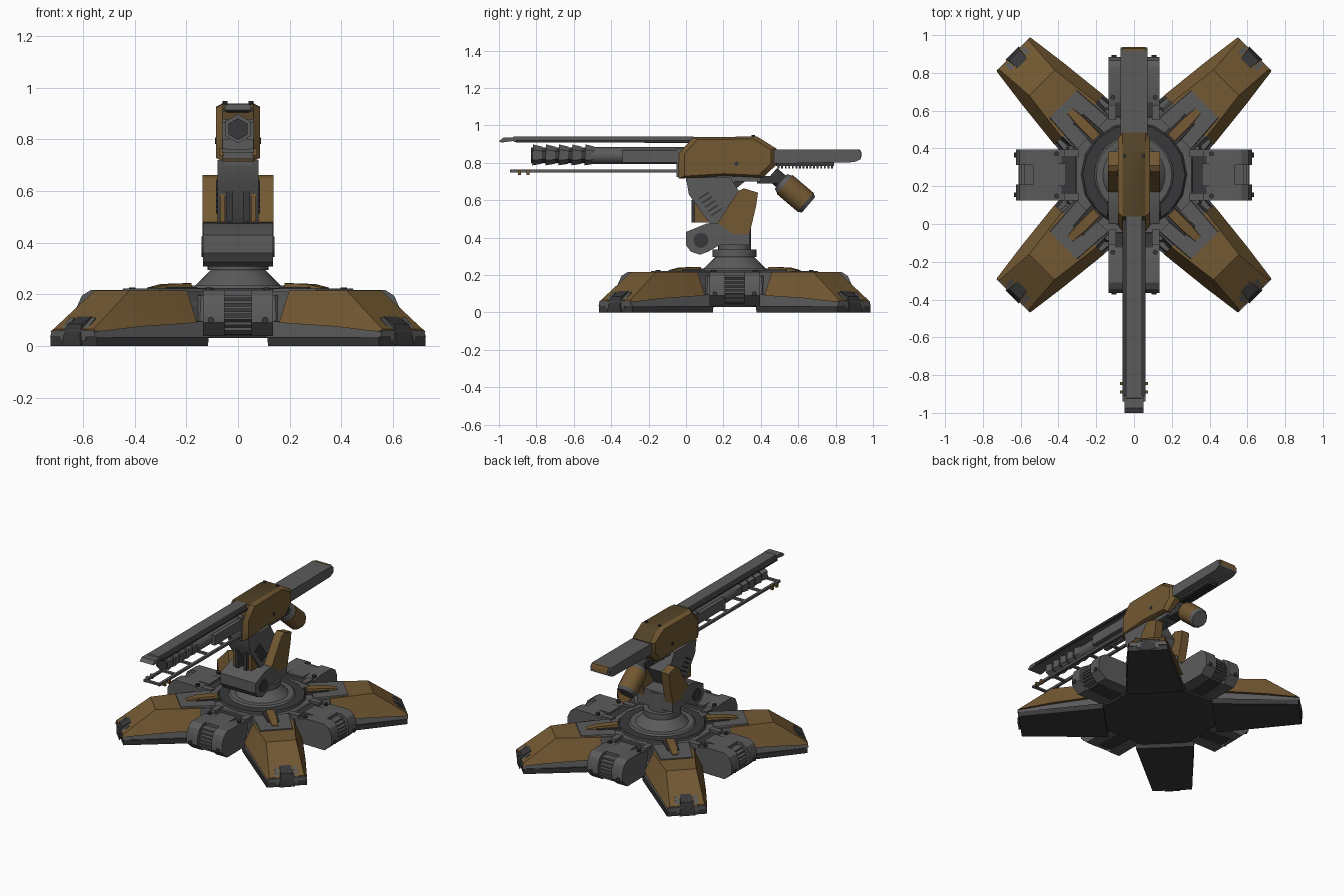
import bpy, bmesh
from math import radians, pi
from mathutils import Matrix, Vector

cube = bpy.data.objects.get("Cube")
if cube:
    bpy.data.objects.remove(cube)


def material(name, r, g, b):
    m = bpy.data.materials.new(name)
    m.use_nodes = True
    m.diffuse_color = (r, g, b, 1)
    node = next(n for n in m.node_tree.nodes if n.type == 'BSDF_PRINCIPLED')
    node.inputs["Base Color"].default_value = (r, g, b, 1)
    return m


GREY = material("gunmetal grey", .105, .105, .108)
DARK = material("charcoal", .04, .04, .043)
BROWN = material("ochre brown", .17, .098, .032)
UMBER = material("dark umber", .085, .055, .02)

HUB = Matrix.Translation((0, .26, 0))
frame = Matrix()          # placement of the part being built


def finish(name, bm, *mats, rule=None):
    bmesh.ops.recalc_face_normals(bm, faces=bm.faces)
    bm.normal_update()
    if rule:
        for f in bm.faces:
            f.material_index = rule(f)
    bm.transform(frame)
    me = bpy.data.meshes.new(name)
    bm.to_mesh(me)
    bm.free()
    ob = bpy.data.objects.new(name, me)
    bpy.context.collection.objects.link(ob)
    for m in mats:
        me.materials.append(m)
    return ob


def loft(name, rings, *mats, rule=None):
    """Skin a row of equal-length point rings and cap the ends."""
    bm = bmesh.new()
    vs = [[bm.verts.new(p) for p in ring] for ring in rings]
    n = len(rings[0])
    for a, b in zip(vs, vs[1:]):
        for i in range(n):
            bm.faces.new((a[i], a[(i + 1) % n], b[(i + 1) % n], b[i]))
    bm.faces.new(vs[0])
    bm.faces.new(vs[-1])
    return finish(name, bm, *mats, rule=rule)


def taper(name, sections, *mats):
    """Sections along local x: (x, half width low, half width high, z low, z high)."""
    return loft(name, [[(u, -a, z0), (u, a, z0), (u, b, z1), (u, -b, z1)]
                       for u, a, b, z0, z1 in sections], *mats)


def side_slab(name, profile, x0, x1, *mats):
    return loft(name, [[(x, y, z) for y, z in profile] for x in (x0, x1)], *mats)


def radial_slab(name, profile, y0, y1, *mats):
    return loft(name, [[(x, y, z) for x, z in profile] for y in (y0, y1)], *mats)


def box(name, x0, x1, y0, y1, z0, z1, mat):
    return side_slab(name, [(y0, z0), (y1, z0), (y1, z1), (y0, z1)], x0, x1, mat)


def cyl(name, p, q, r0, r1, n, mat, spin=0):
    p, q = Vector(p), Vector(q)
    bm = bmesh.new()
    bmesh.ops.create_cone(bm, cap_ends=True, segments=n, radius1=r0, radius2=r1, depth=(q - p).length)
    turn = (q - p).to_track_quat('Z', 'Y').to_matrix().to_4x4()
    bm.transform(Matrix.Translation((p + q) / 2) @ turn @ Matrix.Rotation(spin, 4, 'Z'))
    return finish(name, bm, mat)


# Central hub and turntable
frame = HUB
cyl("hub_floor", (0, 0, .03), (0, 0, .06), .38, .39, 8, DARK, pi / 8)
cyl("hub_body", (0, 0, .06), (0, 0, .195), .39, .375, 8, GREY, pi / 8)
cyl("hub_deck", (0, 0, .195), (0, 0, .212), .34, .33, 8, GREY, pi / 8)
cyl("hub_ring", (0, 0, .212), (0, 0, .225), .28, .27, 16, DARK)
cyl("turntable_skirt", (0, 0, .22), (0, 0, .235), .215, .2, 24, GREY)
cyl("turntable_cone", (0, 0, .225), (0, 0, .295), .175, .105, 24, GREY)
cyl("turntable_collar", (0, 0, .295), (0, 0, .335), .118, .118, 24, GREY)
cyl("turntable_neck", (0, 0, .335), (0, 0, .46), .088, .088, 24, GREY)

# Four diagonal legs
for k in range(4):
    frame = HUB @ Matrix.Rotation(radians(45 + 90 * k), 4, 'Z')
    taper("leg_pad", [(.35, .185, .19, 0, .035), (.90, .127, .127, 0, .035)], DARK)
    taper("leg_frame", [(.30, .18, .175, .035, .1), (.905, .124, .115, .035, .06)], GREY)
    taper("leg_armour", [(.41, .185, .13, .09, .215), (.69, .155, .095, .075, .215),
                         (.90, .127, .11, .055, .066)], BROWN)
    taper("leg_inner_block", [(.27, .14, .125, .06, .212), (.45, .15, .125, .06, .212)], GREY)
    taper("leg_top_plate", [(.31, .135, .115, .16, .222), (.53, .128, .10, .16, .222)], GREY)
    taper("leg_lever_mount", [(.27, .045, .045, .2, .228), (.42, .045, .035, .2, .228)], DARK)
    taper("leg_lever", [(.28, .032, .025, .21, .243), (.40, .032, .025, .21, .24),
                        (.48, .022, .018, .21, .226)], BROWN)
    taper("toe_clip", [(.835, .045, .035, .05, .115), (.895, .05, .04, .02, .085),
                       (.912, .05, .045, 0, .04)], DARK)
    for s in (-1, 1):
        taper("toe_lug", [(.85, .012, .012, .03, .11), (.905, .012, .012, .02, .06)], GREY
              ).data.transform(frame @ Matrix.Translation((0, s * .058, 0)) @ frame.inverted())

# Four ribbed pods between the legs
pod = [(.36, .04), (.36, .2), (.44, .217), (.57, .217), (.605, .195), (.625, .15), (.625, .09), (.57, .038)]
core = [(.30, .04), (.30, .205), (.52, .205), (.575, .17), (.585, .1), (.55, .045)]
for k in range(4):
    frame = HUB @ Matrix.Rotation(radians(90 * k), 4, 'Z')
    radial_slab("pod_core", core, -.10, .10, DARK)
    box("pod_cover", .36, .535, -.06, .06, .19, .217, GREY)
    for s in (-1, 1):
        radial_slab("pod_cheek", pod, s * .052, s * .135, GREY)
        box("pod_hinge", .29, .37, s * .095, s * .135, .13, .222, GREY)
        cyl("pod_bolt", (.60, s * .105, .1), (.634, s * .105, .1), .013, .013, 8, DARK)
        cyl("pod_top_bolt", (.41, s * .112, .2), (.41, s * .112, .226), .013, .013, 8, DARK)
    for i in range(7):
        z = .06 + i * .021
        box("pod_rib", .53, .612 - .0025 * (i - 2.5) ** 2, -.052, .052, z, z + .011, GREY)

# Tilting arm
frame = Matrix()
yoke = [(0, .43), (0, .36), (.025, .325), (.075, .308), (.12, .325), (.18, .36), (.34, .36),
        (.34, .47), (.2, .48), (.11, .475)]
side_slab("arm_yoke", yoke, -.135, .135, GREY)
side_slab("arm_column", [(0, .72), (.015, .63), (.13, .47), (.22, .45), (.31, .60), (.24, .72)],
          -.08, .08, GREY)
side_slab("arm_brace", [(.22, .68), (.32, .73), (.34, .72), (.24, .64)], -.02, .02, DARK)
for s in (-1, 1):
    side_slab("arm_guard", [(.17, .48), (.28, .65), (.31, .663), (.385, .64), (.375, .57),
                            (.34, .42), (.25, .42)], s * .08, s * .138, BROWN)
    cyl("yoke_pivot", (s * .13, .08, .385), (s * .142, .08, .385), .04, .04, 16, DARK)
    box("arm_slot", s * .02, s * .045, .03, .13, .48, .6, DARK)
    box("arm_piston", s * .05, s * .07, .045, .13, .48, .59, BROWN)
    for i in range(5):
        y = .065 + i * .017
        side_slab("arm_vent", [(y, .61 - i * .022), (y + .055, .645 - i * .022),
                               (y + .06, .637 - i * .022), (y + .005, .602 - i * .022)],
                  s * .078, s * .086, DARK)

# Armoured receiver
shell = [(-.04, .715), (-.04, .85), (.04, .937), (.38, .94), (.485, .875), (.485, .79), (.41, .72), (.2, .73)]
rings = [[(x, .22 + (y - .22) * k, .828 + (z - .828) * k) for y, z in shell]
         for x, k in ((-.085, .88), (-.06, 1), (.06, 1), (.085, .88))]
loft("receiver_shell", rings, BROWN, UMBER, rule=lambda f: int(abs(f.normal.x) < .3 and f.normal.z > -.3))
box("receiver_face", -.06, .06, -.05, 0, .725, .88, GREY)
box("receiver_floor", -.055, .055, 0, .40, .70, .74, GREY)
for s in (-1, 1):
    cyl("receiver_bolt", (s * .08, .27, .795), (s * .09, .27, .795), .012, .012, 8, DARK)
    cyl("receiver_stud", (s * .05, .36, .93), (s * .05, .36, .948), .01, .01, 8, DARK)

# Rear stock
taper_stock = [(.47, .87), (.92, .87), (.935, .855), (.935, .82), (.9, .803), (.47, .795)]
side_slab("stock", taper_stock, -.072, .072, GREY)
side_slab("stock_end_cap", [(.915, .872), (.93, .872), (.938, .855), (.938, .83)], -.06, .06, BROWN)
box("stock_rack", -.03, .03, .48, .79, .783, .8, DARK)
for i in range(16):
    y = .49 + i * .019
    box("rack_tooth", -.03, .03, y, y + .01, .768, .785, DARK)

# Canister slung under the stock
a, b = Vector((0, .45, .75)), Vector((0, .655, .575))
box("canister_bracket", -.04, .04, .38, .5, .69, .73, DARK)
for name, t0, t1, r0, r1, m in (("canister_neck", .05, .32, .04, .04, DARK),
                                ("canister_collar", .28, .38, .05, .062, GREY),
                                ("canister_body", .38, .92, .066, .066, BROWN),
                                ("canister_base", .92, 1, .066, .054, GREY)):
    cyl(name, a.lerp(b, t0), a.lerp(b, t1), r0, r1, 12, m)

# Barrel with segmented muzzle
cyl("barrel", (0, 0, .838), (0, -.50, .838), .045, .045, 12, GREY)
cyl("muzzle_core", (0, -.48, .84), (0, -.83, .84), .042, .042, 6, DARK)
for i in range(5):
    y = -.49 - i * .07
    cyl("muzzle_segment", (0, y, .84), (0, y - .05, .842), .046, .056, 6, GREY)

# Upper rail
side_slab("upper_rail", [(.04, .905), (.04, .94), (-.92, .94), (-.935, .925), (-.92, .912)], -.042, .042, GREY)
for s in (-1, 1):
    box("rail_flange", s * .04, s * .06, -.91, .02, .908, .922, DARK)
    box("barrel_sleeve", s * .035, s * .062, -.34, 0, .80, .868, GREY)
side_slab("rail_tip", [(-.91, .935), (-.975, .935), (-1, .915), (-.985, .908), (-.91, .918)], -.05, .05, GREY)

# Lower ladder rail
for s in (-1, 1):
    box("lower_rail", s * .045, s * .062, -.94, 0, .748, .764, GREY)
    for y in (-.89, -.845):
        box("rail_nub", s * .055, s * .074, y - .008, y + .008, .735, .764, BROWN)
for y in (-.94, -.76, -.58, -.40, -.22):
    box("ladder_rung", -.06, .06, y, y + .02, .75, .762, GREY)

# Keep curved parts smooth and edges crisp
bpy.ops.object.select_all(action='DESELECT')
for ob in bpy.context.collection.objects:
    if ob.type == 'MESH':
        ob.select_set(True)
        bpy.context.view_layer.objects.active = ob
bpy.ops.object.shade_smooth_by_angle(angle=radians(32))
